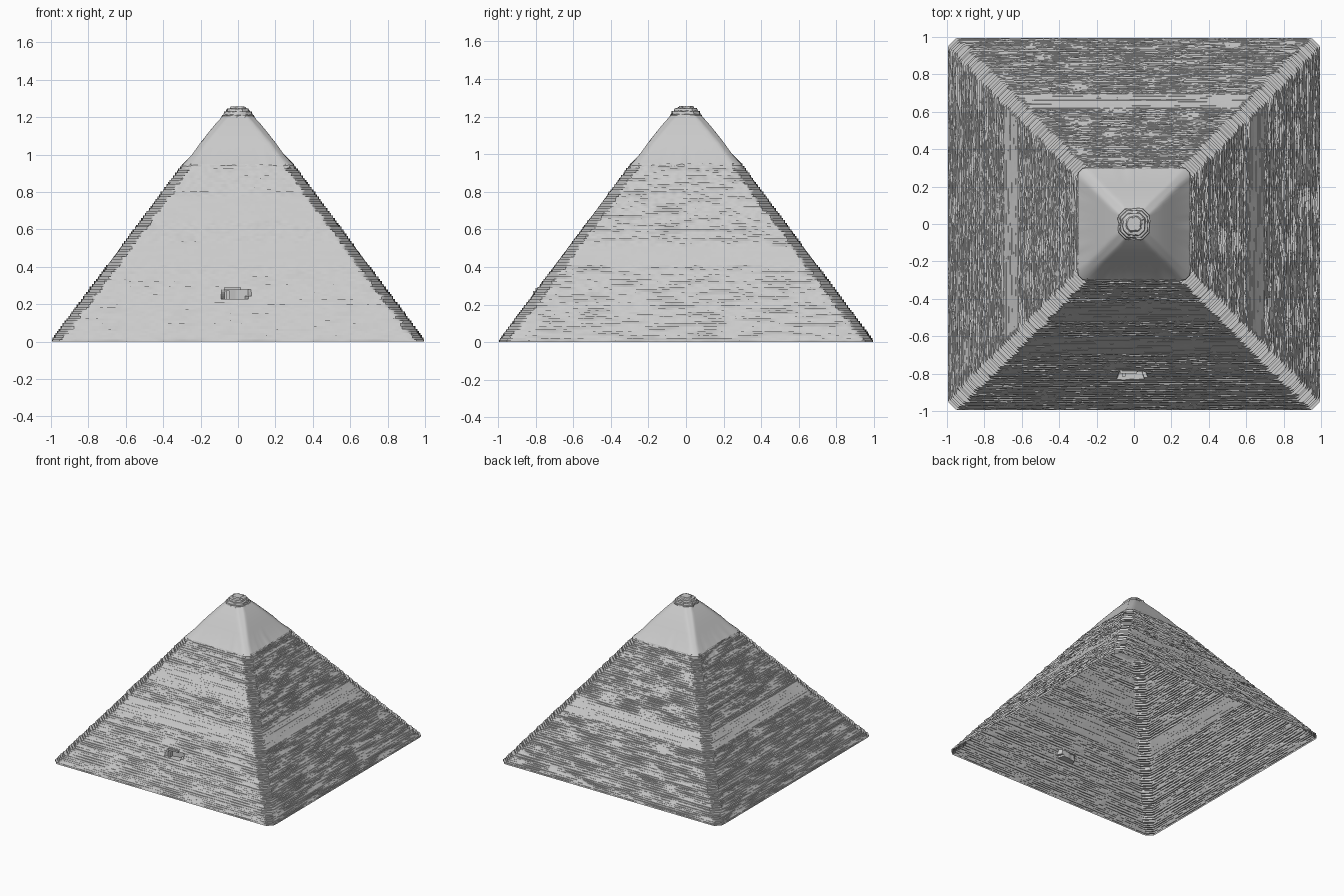
import bpy, bmesh, math, random
from mathutils import Vector, noise

if "Cube" in bpy.data.objects:
    bpy.data.objects.remove(bpy.data.objects["Cube"])

random.seed(4)
SEG = 90          # points along each side
TOP = 0.95        # height where the stepped courses end


def radius(z):
    return 1.0 - z * 0.745


def clamp(v, lo=0.0, hi=1.0):
    return max(lo, min(hi, v))


def square_ring(bm, offset_fn, z_fn, chamfer, seg):
    """One square ring with clipped corners; offset_fn gives the half width."""
    ring = []
    for side in range(4):
        a = side * math.pi / 2
        ca, sa = round(math.cos(a)), round(math.sin(a))
        for i in range(seg):
            t = -1 + 2 * i / seg
            r = offset_fn(side, t)
            corner = offset_fn(side, None)
            x, y = t * corner, -r
            extra = abs(x) + abs(y) - (2 * corner - chamfer)
            if extra > 0:
                x -= math.copysign(extra / 2, x)
                y += extra / 2
            ring.append(bm.verts.new((x * ca - y * sa, x * sa + y * ca, z_fn(side, t))))
    return ring


def bridge(bm, a, b):
    n = len(a)
    for i in range(n):
        j = (i + 1) % n
        bm.faces.new((a[i], a[j], b[j], b[i]))


def finish(bm, name, angle):
    mesh = bpy.data.meshes.new(name)
    bm.to_mesh(mesh)
    bm.free()
    ob = bpy.data.objects.new(name, mesh)
    bpy.context.collection.objects.link(ob)
    bpy.ops.object.select_all(action='DESELECT')
    ob.select_set(True)
    bpy.context.view_layer.objects.active = ob
    bpy.ops.object.shade_smooth_by_angle(angle=math.radians(angle))
    return ob


# Rubble-covered bands where the steps fade out
def roughness(side, z):
    bands = [(0.40, 0.51), (0.64, 0.77)] if side == 0 else [(0.40, 0.50)]
    for lo, hi in bands:
        if lo < z < hi:
            return 0.12
    return 0.6 if side == 0 else 1.0


# Stepped body: each course has a riser and a tread, open underneath
bm = bmesh.new()
levels = [0.0]
while levels[-1] < TOP - 0.008:
    levels.append(levels[-1] + random.uniform(0.010, 0.016))
levels[-1] = TOP
prev = None
for n in range(len(levels) - 1):
    z0, z1 = levels[n], levels[n + 1]
    trim = random.uniform(-0.004, 0.004)
    for upper in (False, True):
        z = z1 if upper else z0

        def offset(side, t, upper=upper, z=z, n=n):
            r0, r1 = radius(z0), radius(z1)
            if t is None:
                return (r0 + r1) / 2 + trim if n else 1.0
            rough = roughness(side, z0)
            x = t * r0
            wave = noise.noise(Vector((x * 5 + side * 31, z0 * 40, side * 7)))
            block = noise.noise(Vector((x * 28, n * 3.7, side * 13)))
            step = clamp(0.55 + wave * 1.2 + block * 0.6) * rough
            r = r1 + (r0 - r1) * step if upper else r0
            r -= (r0 - r1) * step * 0.5
            r += 0.007 * block * rough + 0.004 * wave
            if n == 0:
                r = min(r, 0.995)
            # entrance hollow on the front face
            if side == 0 and -0.075 < x < 0.055 and 0.225 < z0 < 0.278:
                r = min(r, 0.785 if x < -0.03 else 0.775)
            return r

        ring = square_ring(bm, offset, lambda s, t, z=z: z, 0.055, SEG)
        if prev:
            bridge(bm, prev, ring)
        prev = ring
finish(bm, "stepped_body", 35)

# Smooth casing that survives around the upper part, with a ragged lower edge
bm = bmesh.new()
profile = [(0.925, 0.302, 0.03), (0.94, 0.300, 0.03), (1.0, 0.246, 0.03), (1.06, 0.203, 0.03),
           (1.12, 0.156, 0.035), (1.17, 0.115, 0.035), (1.205, 0.082, 0.035)]
prev = None
for k, (z, r, c) in enumerate(profile):
    def edge(side, t, z=z, k=k):
        if k > 1:
            return z
        return z + 0.012 * noise.noise(Vector((t * 6, side * 9, 2)))
    ring = square_ring(bm, lambda s, t, r=r: r, edge, c, 28)
    if prev:
        bridge(bm, prev, ring)
    prev = ring
finish(bm, "smooth_casing", 30)

# Worn, rough summit
bm = bmesh.new()
prev = None
for z, r in [(1.195, 0.086), (1.21, 0.084), (1.212, 0.076), (1.228, 0.072),
             (1.23, 0.062), (1.244, 0.058), (1.246, 0.042), (1.256, 0.036)]:
    ring = square_ring(
        bm, lambda s, t, r=r: r + (0 if t is None else random.uniform(-0.005, 0.004)),
        lambda s, t, z=z: z + random.uniform(-0.002, 0.002), r * 0.5, 10)
    if prev:
        bridge(bm, prev, ring)
    prev = ring
bm.faces.new(prev)
finish(bm, "summit_stones", 25)

# Blocks framing the entrance
for name, loc, size in [("entrance_lintel", (-0.03, -0.785, 0.282), (0.09, 0.03, 0.014)),
                        ("entrance_jamb", (-0.055, -0.80, 0.25), (0.02, 0.03, 0.045))]:
    bpy.ops.mesh.primitive_cube_add(size=1, location=loc)
    block = bpy.context.object
    block.name = name
    block.scale = size
